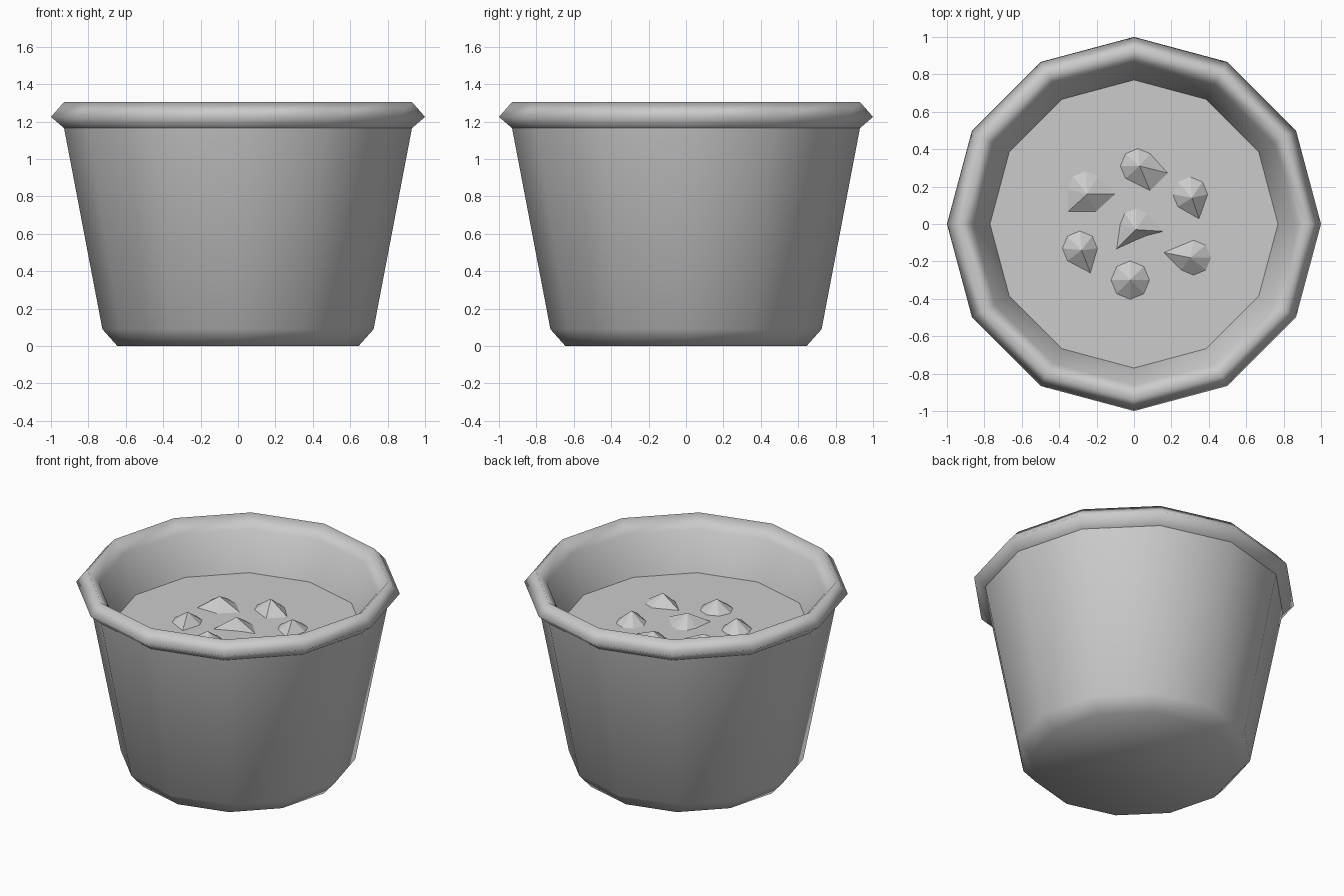
import bpy, bmesh, math

cube = bpy.data.objects.get("Cube")
if cube:
    bpy.data.objects.remove(cube, do_unlink=True)

SIDES = 12
SOIL_Z = 0.97

grey = bpy.data.materials.new("plain_grey")
grey.use_nodes = True
colour = (0.6, 0.6, 0.6, 1)
grey.diffuse_color = colour
grey.node_tree.nodes["Principled BSDF"].inputs["Base Color"].default_value = colour


def add_object(name, bm, smooth):
    bmesh.ops.recalc_face_normals(bm, faces=bm.faces)
    for face in bm.faces:
        face.smooth = smooth
    mesh = bpy.data.meshes.new(name)
    bm.to_mesh(mesh)
    bm.free()
    mesh.materials.append(grey)
    obj = bpy.data.objects.new(name, mesh)
    bpy.context.collection.objects.link(obj)
    return obj


def ring(bm, radius, z):
    step = math.tau / SIDES
    return [bm.verts.new((radius * math.cos(i * step), radius * math.sin(i * step), z))
            for i in range(SIDES)]


# Pot: one lathed wall with a chamfered foot and a diamond-section rim
profile = [(0.645, 0), (0.725, 0.09), (0.93, 1.165), (1, 1.225),
           (0.93, 1.305), (0.86, 1.225), (0.77, SOIL_Z)]
bm = bmesh.new()
rings = [ring(bm, r, z) for r, z in profile]
bm.faces.new(rings[0])
for low, high in zip(rings, rings[1:]):
    for i in range(SIDES):
        j = (i + 1) % SIDES
        bm.faces.new((low[i], low[j], high[j], high[i]))
# Crisp line where the wall meets the rim
collar = set(rings[2])
for edge in bm.edges:
    if edge.verts[0] in collar and edge.verts[1] in collar:
        edge.smooth = False
add_object("pot", bm, True)

# Soil: flat fill inside the pot
bm = bmesh.new()
face = bm.faces.new(ring(bm, 0.77, SOIL_Z))
soil = add_object("soil", bm, False)
if soil.data.polygons[0].normal.z < 0:
    soil.data.flip_normals()


# Clods: faceted mounds whose round outline is pulled out to pointed tails
def clod(name, apex, centre, radius, tails):
    def angle(p):
        return math.atan2(p[1] - centre[1], p[0] - centre[0])

    outline = list(tails)
    for i in range(8):
        a = i * math.tau / 8
        p = (centre[0] + radius * math.cos(a), centre[1] + radius * math.sin(a))
        if all(abs(math.remainder(a - angle(t), math.tau)) > 0.5 for t in tails):
            outline.append(p)
    outline.sort(key=angle)
    bm = bmesh.new()
    top = bm.verts.new((*apex, SOIL_Z + 0.07))
    base = [bm.verts.new((*p, SOIL_Z - 0.005)) for p in outline]
    for i, v in enumerate(base):
        bm.faces.new((top, v, base[(i + 1) % len(base)]))
    bm.faces.new(base[::-1])
    add_object(name, bm, False)


clod("clod_back", (0.03, 0.31), (0.02, 0.31), 0.1, [(0.19, 0.27), (0.09, 0.17)])
clod("clod_back_right", (-0.25, 0.16), (-0.26, 0.19), 0.1,
     [(-0.09, 0.16), (-0.2, 0.06), (-0.36, 0.06)])
clod("clod_back_left", (0.31, 0.14), (0.3, 0.16), 0.1, [(0.35, 0.02)])
clod("clod_middle", (0.01, -0.03), (0.01, 0), 0.09, [(0.17, -0.04), (-0.1, -0.14)])
clod("clod_front_right", (-0.28, -0.14), (-0.29, -0.13), 0.1, [(-0.23, -0.27)])
clod("clod_front_left", (0.3, -0.18), (0.32, -0.18), 0.1, [(0.15, -0.15)])
clod("clod_front", (-0.02, -0.3), (-0.02, -0.3), 0.11, [])
